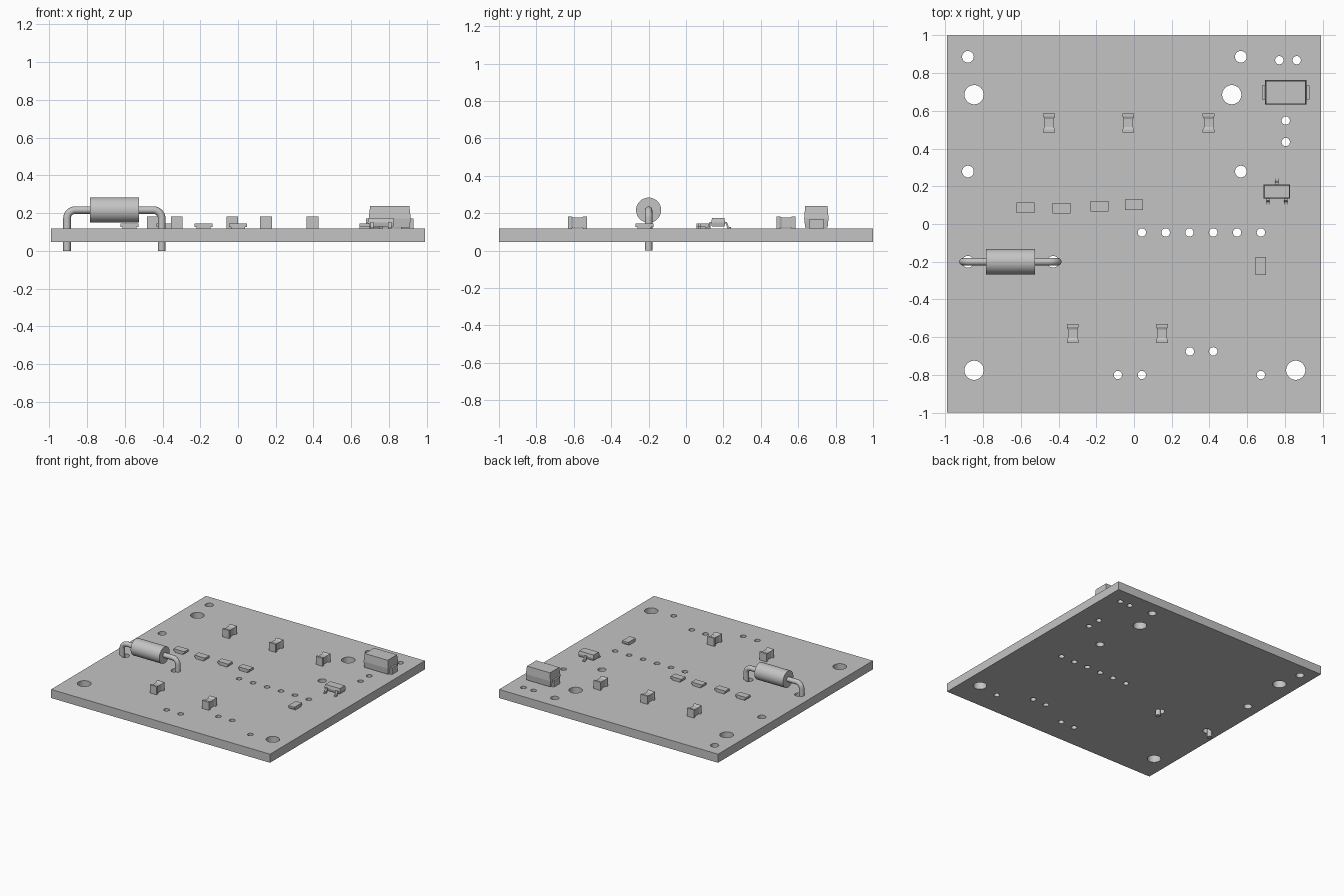
import bpy, bmesh, math
from mathutils import Vector, Matrix

cube = bpy.data.objects.get("Cube")
if cube:
    bpy.data.objects.remove(cube, do_unlink=True)

grey = bpy.data.materials.new("plain grey")
grey.use_nodes = True
grey.diffuse_color = (0.55, 0.55, 0.55, 1)
grey.node_tree.nodes["Principled BSDF"].inputs["Base Color"].default_value = (0.55, 0.55, 0.55, 1)

TOP, BOTTOM = 0.117, 0.047


def finish(name, bm, matrix=Matrix()):
    bmesh.ops.recalc_face_normals(bm, faces=bm.faces)
    bm.transform(matrix)
    mesh = bpy.data.meshes.new(name)
    bm.to_mesh(mesh)
    bm.free()
    mesh.materials.append(grey)
    obj = bpy.data.objects.new(name, mesh)
    bpy.context.collection.objects.link(obj)
    return obj


def add_box(bm, lo, hi):
    lo, hi = Vector(lo), Vector(hi)
    m = Matrix.Translation((lo + hi) / 2) @ Matrix.Diagonal((*(hi - lo), 1))
    bmesh.ops.create_cube(bm, size=1, matrix=m)


def add_cylinder(bm, radius, depth, matrix, segments=32):
    bmesh.ops.create_cone(bm, cap_ends=True, segments=segments, radius1=radius,
                          radius2=radius, depth=depth, matrix=matrix)


def add_loft(bm, sections):
    """Rectangular rings (half width, half depth, height) joined upward."""
    rings = []
    for w, d, z in sections:
        rings.append([bm.verts.new((sx * w, sy * d, z))
                      for sx, sy in ((-1, -1), (1, -1), (1, 1), (-1, 1))])
    for a, b in zip(rings, rings[1:]):
        for i in range(4):
            j = (i + 1) % 4
            bm.faces.new((a[i], a[j], b[j], b[i]))
    bm.faces.new(rings[0][::-1])
    bm.faces.new(rings[-1])


def smooth(obj):
    bpy.ops.object.select_all(action="DESELECT")
    obj.select_set(True)
    bpy.context.view_layer.objects.active = obj
    bpy.ops.object.shade_smooth_by_angle(angle=math.radians(35))


# Board with drilled holes
bm = bmesh.new()
add_box(bm, (-0.99, -1, BOTTOM), (0.99, 1, TOP))
board = finish("circuit_board", bm)

holes = {
    0.051: [(-0.847, 0.685), (0.518, 0.685), (-0.847, -0.775), (0.857, -0.775)],
    0.031: [(-0.88, 0.886), (0.566, 0.886), (-0.88, 0.278), (0.566, 0.278),
            (-0.88, -0.2), (-0.428, -0.2)],
    0.022: [(0.77, 0.868), (0.862, 0.868), (0.804, 0.548), (0.804, 0.434),
            (0.296, -0.675), (0.42, -0.675), (-0.085, -0.8), (0.042, -0.8),
            (0.672, -0.8)] + [(0.042 + 0.126 * i, -0.045) for i in range(6)],
}
bm = bmesh.new()
for radius, places in holes.items():
    for x, y in places:
        add_cylinder(bm, radius, 0.3, Matrix.Translation((x, y, 0.08)))
drill = finish("drill_cutter", bm)
drill.hide_render = True
cut = board.modifiers.new("holes", "BOOLEAN")
cut.operation, cut.solver, cut.object = "DIFFERENCE", "EXACT", drill
bpy.context.view_layer.objects.active = board
bpy.ops.object.modifier_apply(modifier=cut.name)
bpy.data.objects.remove(drill, do_unlink=True)
smooth(board)

# Axial part: round body and bent wire lead
bm = bmesh.new()
turn = Matrix.Translation((-0.654, -0.2, 0.216)) @ Matrix.Rotation(math.pi / 2, 4, "Y")
add_cylinder(bm, 0.067, 0.259, turn, 48)
smooth(finish("axial_body", bm))

left, right, high, bend = -0.906, -0.404, 0.216, 0.045
path = [(left, 0)]
for cx, start in ((left + bend, math.pi), (right - bend, math.pi / 2)):
    for i in range(9):
        a = start - i * math.pi / 16
        path.append((cx + bend * math.cos(a), high - bend + bend * math.sin(a)))
path.append((right, 0))
curve = bpy.data.curves.new("axial_lead", "CURVE")
curve.dimensions = "3D"
curve.bevel_depth, curve.bevel_resolution, curve.use_fill_caps = 0.02, 4, True
spline = curve.splines.new("POLY")
spline.points.add(len(path) - 1)
for point, (x, z) in zip(spline.points, path):
    point.co = (x, -0.2, z, 1)
curve.materials.append(grey)
lead = bpy.data.objects.new("axial_lead", curve)
bpy.context.collection.objects.link(lead)
bpy.ops.object.select_all(action="DESELECT")
lead.select_set(True)
bpy.context.view_layer.objects.active = lead
bpy.ops.object.convert(target="MESH")
smooth(lead)

# Chip capacitors with flared end caps
upright = Matrix.Rotation(math.pi / 2, 4, "X")
for n, (x, y) in enumerate([(-0.45, 0.535), (-0.03, 0.535), (0.395, 0.535),
                            (-0.325, -0.58), (0.148, -0.58)]):
    bm = bmesh.new()
    add_loft(bm, [(w, w + 0.002, z) for z, w in
                  ((-0.05, 0.031), (-0.035, 0.031), (-0.022, 0.025),
                   (0.022, 0.025), (0.035, 0.031), (0.05, 0.031))])
    finish(f"chip_capacitor_{n + 1}", bm, Matrix.Translation((x, y, TOP + 0.033)) @ upright)

# Flat chip resistors, narrower underneath
for n, (x, y, angle) in enumerate([(-0.575, 0.087, 0), (-0.385, 0.083, 0), (-0.183, 0.095, 0),
                                   (0, 0.102, 0), (0.672, -0.222, math.pi / 2)]):
    bm = bmesh.new()
    add_loft(bm, [(0.036, 0.028, 0), (0.036, 0.028, 0.01),
                  (0.048, 0.028, 0.01), (0.048, 0.028, 0.027)])
    finish(f"chip_resistor_{n + 1}", bm,
           Matrix.Translation((x, y, TOP)) @ Matrix.Rotation(angle, 4, "Z"))

# Large diode: ridged body and end terminals
place = Matrix.Translation((0.804, 0.697, TOP))
bm = bmesh.new()
add_loft(bm, [(0.106, 0.06, 0.006), (0.111, 0.065, 0.055), (0.104, 0.06, 0.12)])
finish("diode_body", bm, place)
bm = bmesh.new()
for s in (-1, 1):
    xs = sorted((s * 0.06, s * 0.125))
    add_box(bm, (xs[0], -0.037, 0), (xs[1], 0.037, 0.01))
    xs = sorted((s * 0.105, s * 0.125))
    add_box(bm, (xs[0], -0.037, 0.01), (xs[1], 0.037, 0.053))
finish("diode_terminals", bm, place)

# Three-legged transistor
place = Matrix.Translation((0.757, 0.172, TOP))
bm = bmesh.new()
add_loft(bm, [(0.066, 0.034, 0.012), (0.07, 0.038, 0.033), (0.066, 0.033, 0.056)])
finish("transistor_body", bm, place)
profile = [(0.03, 0.036), (0.047, 0.036), (0.056, 0.01), (0.069, 0.008),
           (0.069, 0), (0.05, 0), (0.041, 0.028), (0.03, 0.028)]
for n, (x, side) in enumerate([(-0.047, -1), (0.047, -1), (0, 1)]):
    bm = bmesh.new()
    face = bm.faces.new([bm.verts.new((x - 0.009, side * y, z)) for y, z in profile])
    grown = bmesh.ops.extrude_face_region(bm, geom=[face])["geom"]
    bmesh.ops.translate(bm, vec=(0.018, 0, 0),
                        verts=[v for v in grown if isinstance(v, bmesh.types.BMVert)])
    finish(f"transistor_leg_{n + 1}", bm, place)
